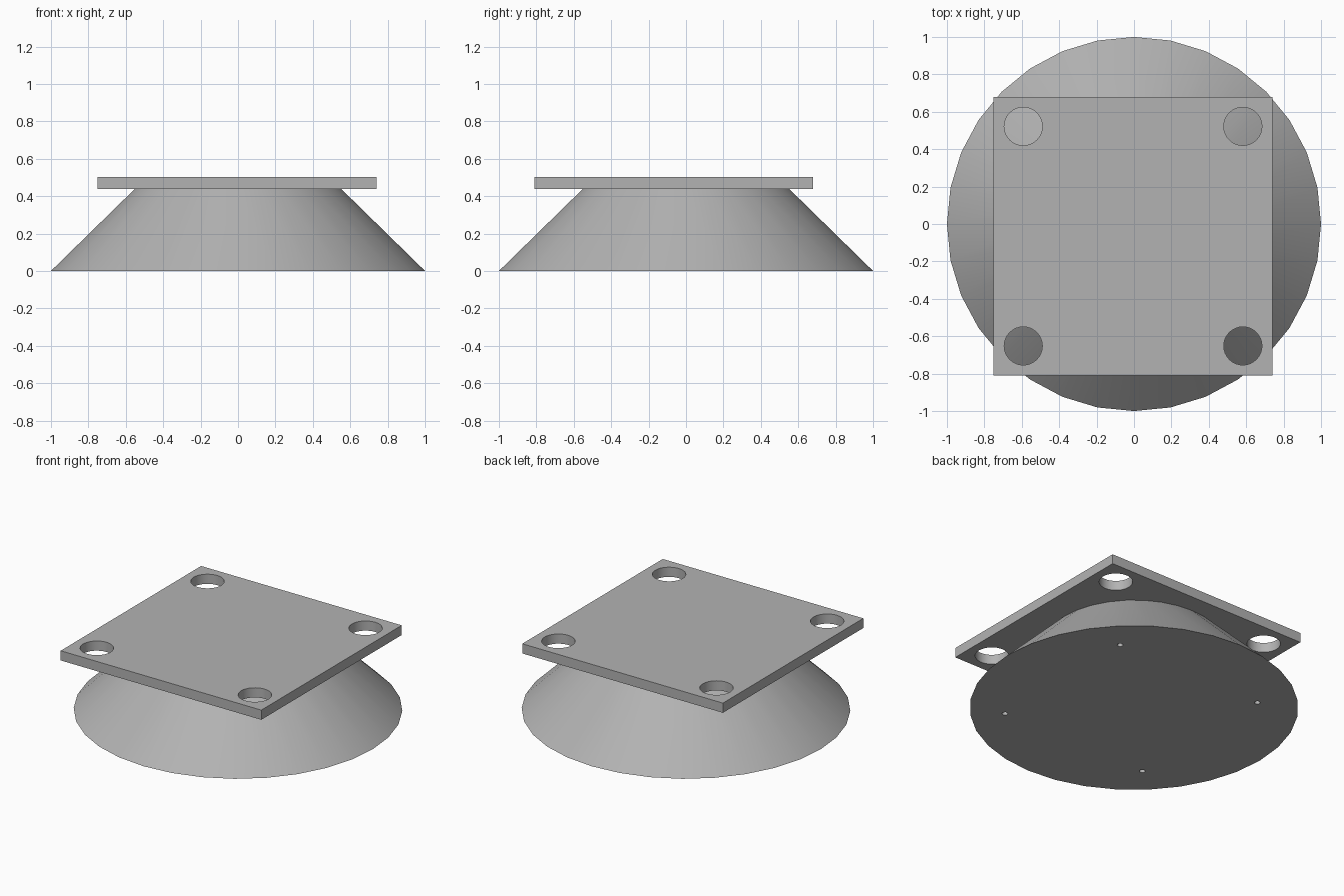
import bpy, bmesh
from math import radians
from mathutils import Matrix

if "Cube" in bpy.data.objects:
    bpy.data.objects.remove(bpy.data.objects["Cube"])

# Single grey material
grey = bpy.data.materials.new("plain grey")
grey.use_nodes = True
colour = (0.45, 0.45, 0.45, 1)
grey.diffuse_color = colour
grey.node_tree.nodes["Principled BSDF"].inputs["Base Color"].default_value = colour


def make_object(name, bm):
    mesh = bpy.data.meshes.new(name)
    bm.to_mesh(mesh)
    bm.free()
    mesh.materials.append(grey)
    obj = bpy.data.objects.new(name, mesh)
    bpy.context.collection.objects.link(obj)
    return obj


def add_cone(bm, x, y, bottom, top, r1, r2, sides=32):
    bmesh.ops.create_cone(bm, cap_ends=True, segments=sides, radius1=r1, radius2=r2,
                          depth=top - bottom,
                          matrix=Matrix.Translation((x, y, (bottom + top) / 2)))


def drill(obj, cx, cy, spread, radius, bottom, top, sides):
    """Cut four vertical holes at the corners of a square."""
    bm = bmesh.new()
    for sx in (-1, 1):
        for sy in (-1, 1):
            add_cone(bm, cx + sx * spread, cy + sy * spread, bottom, top, radius, radius, sides)
    cutter = make_object("hole_cutter", bm)
    cutter.hide_render = True
    mod = obj.modifiers.new("holes", "BOOLEAN")
    mod.operation = "DIFFERENCE"
    mod.solver = "EXACT"
    mod.object = cutter
    bpy.ops.object.select_all(action="DESELECT")
    bpy.context.view_layer.objects.active = obj
    obj.select_set(True)
    bpy.ops.object.modifier_apply(modifier=mod.name)
    bpy.data.objects.remove(cutter)
    bpy.ops.object.shade_smooth_by_angle(angle=radians(30))


# Tapered round base with small blind screw holes underneath
bm = bmesh.new()
add_cone(bm, 0, 0, 0, 0.45, 1, 0.54)
base = make_object("tapered_base", bm)
drill(base, 0.01, -0.015, 0.545, 0.018, -0.1, 0.1, 16)

# Square mounting plate, slightly off centre, with a through hole in each corner
PLATE_X, PLATE_Y, PLATE_SIZE = -0.005, -0.065, 1.49
bm = bmesh.new()
bmesh.ops.create_cube(bm, size=1, matrix=Matrix.Translation((PLATE_X, PLATE_Y, 0.47))
                      @ Matrix.Diagonal((PLATE_SIZE, PLATE_SIZE, 0.065, 1)))
plate = make_object("mounting_plate", bm)
drill(plate, PLATE_X, PLATE_Y, 0.587, 0.102, 0.35, 0.6, 32)
